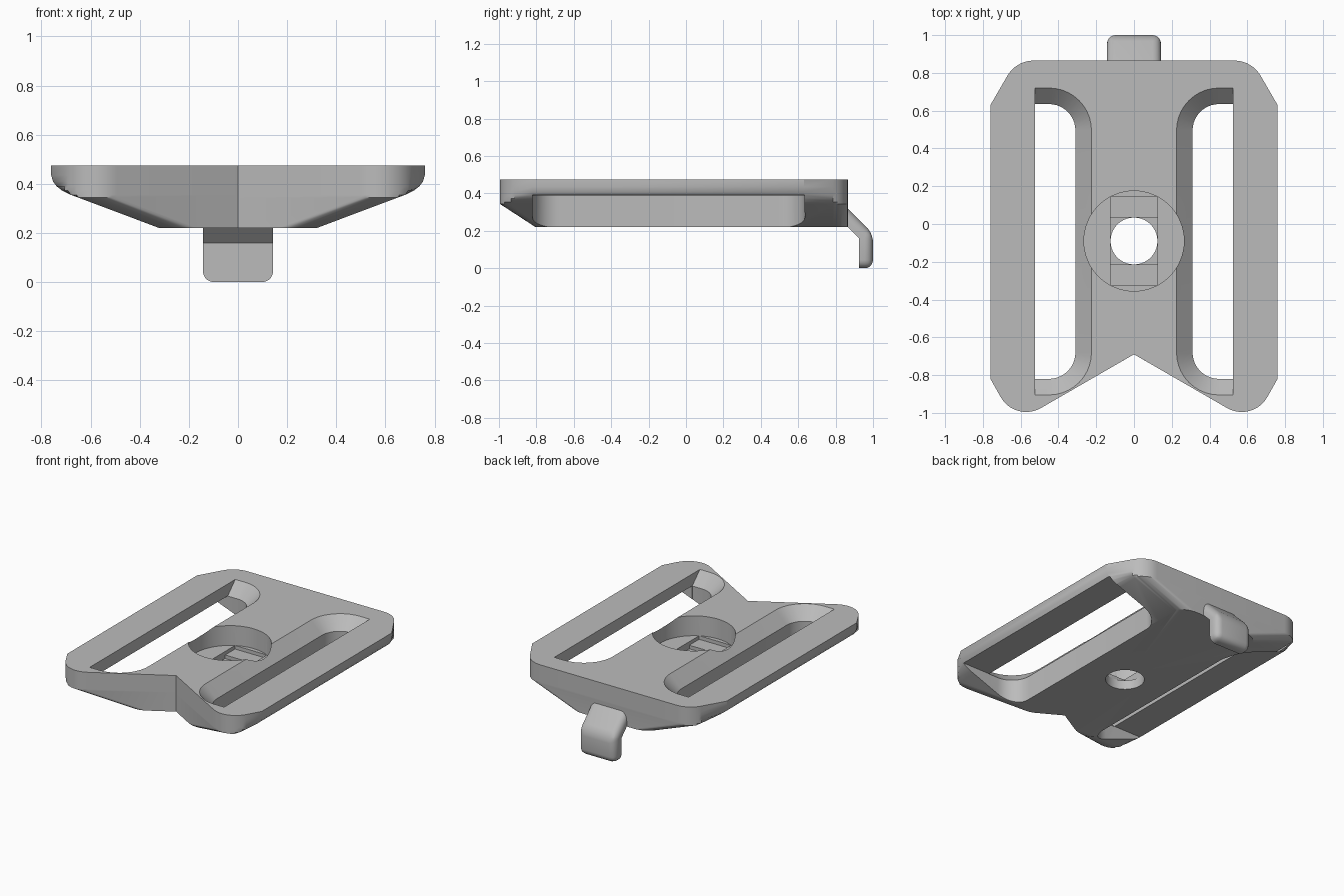
import bpy
import bmesh
import math
from mathutils import Vector

cube = bpy.data.objects.get("Cube")
if cube:
    bpy.data.objects.remove(cube, do_unlink=True)

GREY = (0.5, 0.5, 0.5, 1)
grey = bpy.data.materials.new("plain grey")
grey.use_nodes = True
grey.diffuse_color = GREY
grey.node_tree.nodes["Principled BSDF"].inputs["Base Color"].default_value = GREY


def add_object(name, bm):
    bmesh.ops.recalc_face_normals(bm, faces=bm.faces)
    mesh = bpy.data.meshes.new(name)
    bm.to_mesh(mesh)
    bm.free()
    mesh.materials.append(grey)
    obj = bpy.data.objects.new(name, mesh)
    bpy.context.collection.objects.link(obj)
    return obj


def loft(rings):
    """Skin a stack of equal-length rings and cap both ends."""
    bm = bmesh.new()
    rows = [[bm.verts.new(p) for p in ring] for ring in rings]
    for a, b in zip(rows, rows[1:]):
        for i in range(len(a)):
            j = (i + 1) % len(a)
            bm.faces.new((a[i], a[j], b[j], b[i]))
    bm.faces.new(rows[0])
    bm.faces.new(rows[-1])
    return bm


def fillet(before, corner, after, radius, steps=10):
    """Points of an arc that rounds a 2D corner."""
    c = Vector(corner)
    u = (Vector(before) - c).normalized()
    v = (Vector(after) - c).normalized()
    half = u.angle(v) / 2
    centre = c + (u + v).normalized() * radius / math.sin(half)
    start = c + u * radius / math.tan(half) - centre
    end = c + v * radius / math.tan(half) - centre
    sweep = math.pi - 2 * half
    return [centre + (start * math.sin(sweep * (1 - k / steps))
                      + end * math.sin(sweep * k / steps)) / math.sin(sweep)
            for k in range(steps + 1)]


def box(x0, x1, y0, y1, z0, z1):
    base = ((x0, y0), (x1, y0), (x1, y1), (x0, y1))
    return loft([[(x, y, z) for x, y in base] for z in (z0, z1)])


def cylinder(radius, y, z0, z1, sides=64):
    angles = [2 * math.pi * i / sides for i in range(sides)]
    return loft([[(radius * math.cos(a), y + radius * math.sin(a), z)
                  for a in angles] for z in (z0, z1)])


def cut(target, bm):
    cutter = add_object("cutter", bm)
    cutter.hide_render = True
    mod = target.modifiers.new("cut", 'BOOLEAN')
    mod.operation = 'DIFFERENCE'
    mod.solver = 'EXACT'
    mod.object = cutter
    bpy.context.view_layer.objects.active = target
    bpy.ops.object.modifier_apply(modifier=mod.name)
    bpy.data.objects.remove(cutter, do_unlink=True)


# Plate: the outline narrows towards the flat underside
NOTCH, FRONT, BACK = (0, -0.69), (0.629, -1.053), (0.624, 0.865)
SIDE_FRONT, SIDE_BACK = (0.76, -0.82), (0.76, 0.63)
front_arc = fillet(NOTCH, FRONT, SIDE_FRONT, 0.155)
back_arc = fillet(SIDE_BACK, BACK, (0, 0.865), 0.16)


def plate_ring(z, width):
    shift = max(0, 0.65 - width)
    half = [(min(x - shift, width), y + shift * 0.577)
            for x, y in front_arc + [SIDE_FRONT]]
    half += [(min(x - shift, width), y) for x, y in [SIDE_BACK] + back_arc]
    ring = [NOTCH] + half + [(-x, y) for x, y in reversed(half)]
    return [(x, y, z) for x, y in ring]


PROFILE = ((0.22, 0.32), (0.344, 0.65), (0.355, 0.68), (0.372, 0.715),
           (0.39, 0.738), (0.41, 0.753), (0.435, 0.76), (0.475, 0.76))
plate = add_object("buckle_plate", loft([plate_ring(z, w) for z, w in PROFILE]))


# Strap slots: straight walls below, 45 degree chamfer above
def slot_ring(z, grow, side):
    x0, x1, y0, y1 = 0.31 - grow, 0.525, -0.82 - grow, 0.635 + grow
    pts = [(x1, y0), (x1, y1)]
    pts += fillet((x1, y1), (x0, y1), (x0, y0), 0.14 + grow)
    pts += fillet((x0, y1), (x0, y0), (x1, y0), 0.14 + grow)
    return [(side * x, y, z) for x, y in pts]


for side in (1, -1):
    cut(plate, loft([slot_ring(z, g, side)
                     for z, g in ((0.1, 0), (0.39, 0), (0.495, 0.105))]))
    # Space beneath the outer strap bar
    cut(plate, box(side * 0.5, side, -0.8195, 0.6345, 0.1, 0.391))

# Stepped bolt recess
MID = -0.09
cut(plate, cylinder(0.265, MID, 0.335, 0.6))
cut(plate, box(-0.125, 0.125, MID - 0.235, MID + 0.235, 0.31, 0.4))
cut(plate, box(-0.125, 0.125, MID - 0.125, MID + 0.125, 0.285, 0.4))
cut(plate, cylinder(0.124, MID, 0.1, 0.5))

# Back hook: bent strip with rounded outer rim
HOOK = ((0.8, 0.385), (1, 0.185), (1, 0), (0.925, 0), (0.925, 0.16), (0.8, 0.285))
bm = loft([[(x, y, z) for y, z in HOOK] for x in (-0.143, 0.143)])
outer = {(round(y, 3), round(z, 3)) for y, z in HOOK[:3]}


def is_rim(edge):
    ends = [(round(v.co.y, 3), round(v.co.z, 3)) for v in edge.verts]
    bottom_corner = all(z == 0 for y, z in ends) and ends[0] != ends[1]
    on_outer = all(e in outer for e in ends) and ends != [ends[0]] * 2
    across = ends[0] == ends[1] and ends[0] in outer and ends[0][0] > 0.9
    return bottom_corner or on_outer or across


bmesh.ops.bevel(bm, geom=[e for e in bm.edges if is_rim(e)], offset=0.045,
                segments=5, profile=0.5, affect='EDGES', clamp_overlap=True)
hook = add_object("back_hook", bm)

# Smooth the rounded parts, keep crisp edges
for obj in (plate, hook):
    bpy.ops.object.select_all(action='DESELECT')
    obj.select_set(True)
    bpy.context.view_layer.objects.active = obj
    bpy.ops.object.shade_smooth_by_angle(angle=math.radians(30))
